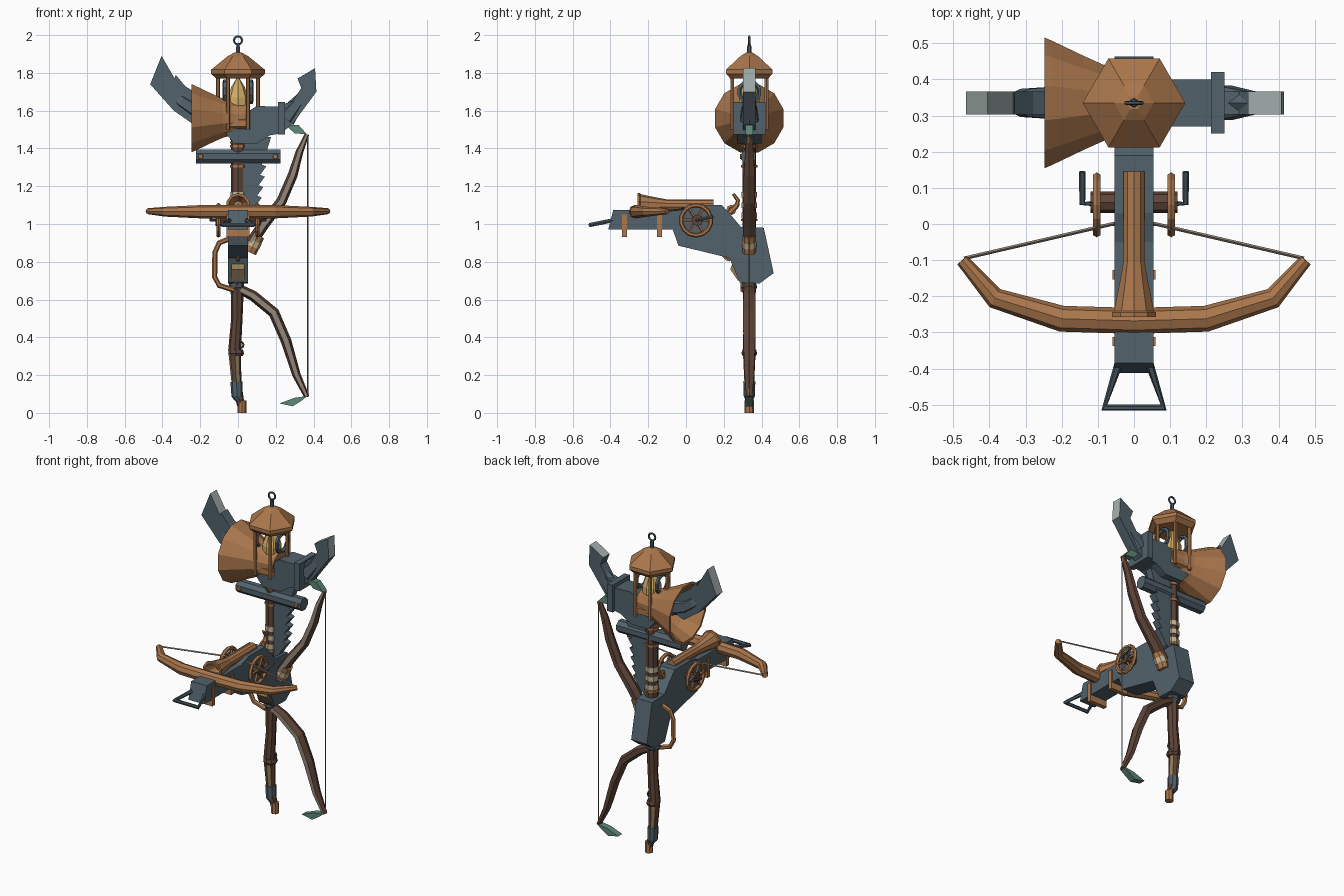
import bpy, bmesh, math
from mathutils import Vector as V

if "Cube" in bpy.data.objects:
    bpy.data.objects.remove(bpy.data.objects["Cube"])

CY = 0.335  # depth of the staff axis


def material(name, hexcode):
    m = bpy.data.materials.new(name)
    c = [int(hexcode[i:i + 2], 16) / 255 for i in (0, 2, 4)]
    m.diffuse_color = [((k + 0.055) / 1.055) ** 2.4 if k > 0.04 else k / 12.92 for k in c] + [1]
    m.use_nodes = True
    m.node_tree.nodes["Principled BSDF"].inputs["Base Color"].default_value = m.diffuse_color
    return m


COPPER = material("copper", "AB774C")
SLATE = material("slate", "52626C")
IRON = material("dark iron", "48565F")
WOOD = material("dark wood", "5E4438")
TAN = material("tan wood", "94867A")
HIDE = material("tan hide", "927C54")
WRAP = material("pale wrap", "C6B595")
SILVER = material("silver", "A6B2B0")
GREEN = material("leaf green", "5F8878")
GOLD = material("flame gold", "D2AE66")


def finish(name, bm, mats):
    bmesh.ops.recalc_face_normals(bm, faces=bm.faces)
    me = bpy.data.meshes.new(name)
    bm.to_mesh(me)
    bm.free()
    for m in mats if isinstance(mats, (list, tuple)) else [mats]:
        me.materials.append(m)
    ob = bpy.data.objects.new(name, me)
    bpy.context.collection.objects.link(ob)
    return ob


def paint(ob, rule):
    for p in ob.data.polygons:
        p.material_index = rule(p)


def tube(name, pts, radii, mats, sides=6, ref=(0, 1, 0), fixed=None, closed=False, turn=0.0):
    """Sweep an n-gon along a path; a radius may be (in plane, along ref)."""
    pts, ref, n = [V(p) for p in pts], V(ref).normalized(), len(pts)
    if not isinstance(radii, list):
        radii = [radii] * n
    bm, rings = bmesh.new(), []
    for i, p in enumerate(pts):
        a, b = (pts[i - 1], pts[(i + 1) % n]) if closed else (pts[max(i - 1, 0)], pts[min(i + 1, n - 1)])
        t = V(fixed) if fixed else (b - a).normalized()
        side = ref.cross(t).normalized()
        up = t.cross(side).normalized()
        r = radii[i] if isinstance(radii[i], tuple) else (radii[i], radii[i])
        rings.append([bm.verts.new(p + side * r[0] * math.cos(k) + up * r[1] * math.sin(k))
                      for k in [turn + 2 * math.pi * j / sides for j in range(sides)]])
    for i in range(n if closed else n - 1):
        a, b = rings[i], rings[(i + 1) % n]
        for j in range(sides):
            k = (j + 1) % sides
            bm.faces.new((a[j], a[k], b[k], b[j]))
    if not closed:
        bm.faces.new(rings[0])
        bm.faces.new(rings[-1])
    return finish(name, bm, mats)


def lathe(name, base, axis, prof, mats, sides, turn=0.0):
    """Profile of (radius, distance along axis)."""
    a = V(axis)
    ref = (1, 0, 0) if abs(a.x) < 0.5 else (0, 0, 1)
    return tube(name, [V(base) + a * h for r, h in prof], [r for r, h in prof], mats, sides, ref, axis, turn=turn)


def ring(name, c, r, thick, mats, axis, n=12, sides=5):
    a = V(axis)
    u = V((0, 0, 1)) if abs(a.z) < 0.5 else V((1, 0, 0))
    w = a.cross(u)
    pts = [V(c) + (u * math.cos(k) + w * math.sin(k)) * r for k in [2 * math.pi * i / n for i in range(n)]]
    return tube(name, pts, thick, mats, sides, axis, closed=True)


def prism(name, pts, axis, lo, hi, mats):
    """Extrude an outline: axis 'x' takes (y, z) points, axis 'y' takes (x, z)."""
    bm = bmesh.new()
    make = (lambda p, d: (d, p[0], p[1])) if axis == 'x' else (lambda p, d: (p[0], d, p[1]))
    a = [bm.verts.new(make(p, lo)) for p in pts]
    b = [bm.verts.new(make(p, hi)) for p in pts]
    bm.faces.new(a)
    bm.faces.new(b)
    for i in range(len(pts)):
        j = (i + 1) % len(pts)
        bm.faces.new((a[i], a[j], b[j], b[i]))
    return finish(name, bm, mats)


def box(name, x0, x1, y0, y1, z0, z1, mats):
    return prism(name, [(x0, z0), (x1, z0), (x1, z1), (x0, z1)], 'y', y0, y1, mats)


# Staff with a streaked lower part, foot, ferrule and bindings
staff = tube("staff", [(0.015, CY, 0.04), (-0.008, CY, 0.16), (-0.018, CY, 0.33), (-0.006, CY, 0.5),
                       (-0.004, CY, 0.66), (0, CY, 0.95), (0, CY, 1.2), (0, CY, 1.5)],
             [0.02, 0.026, 0.034, 0.03, 0.035, 0.037, 0.036, 0.036], [WOOD, HIDE], 8)
paint(staff, lambda p: int(0.17 < p.center.z < 0.32 and p.index % 2 == 0))
lathe("staff_foot", (0.021, CY, 0), (0, 0, 1), [(0.024, 0), (0.024, 0.065)], COPPER, 8)
tube("staff_ferrule", [(0.008, CY, 0.065), (-0.005, CY, 0.09), (-0.008, CY, 0.165)], [0.019, 0.03, 0.032], SLATE, 8)
ring("staff_eye", (0.012, CY, 0.36), 0.018, 0.006, IRON, (0, 1, 0), 8)
for z, m in ((0.3, WOOD), (0.65, IRON)):
    lathe("staff_knot", (-0.01, CY, z), (0, 0, 1), [(0.034, 0), (0.042, 0.015), (0.036, 0.035)], m, 8)
for z in (1.03, 1.085, 1.14):
    lathe("staff_wrap", (0, CY, z), (0, 0, 1), [(0.041, 0), (0.041, 0.03)], WRAP, 8)
for z in (1.015, 1.3, 1.405, 1.425, 1.445):
    lathe("staff_binding", (0, CY, z), (0, 0, 1), [(0.043, 0), (0.043, 0.012)], COPPER, 8)

# Crossbow stock
prism("stock", [(-0.412, 0.97), (-0.07, 0.97), (-0.04, 0.885), (0.23, 0.82), (0.285, 0.69), (0.39, 0.685),
                (0.464, 0.74), (0.412, 0.98), (0.29, 0.985), (0.24, 1.045), (0.19, 1.1), (0.03, 1.1),
                (-0.05, 1.075), (-0.385, 1.075)], 'x', -0.054, 0.054, SLATE)
for y in (-0.325, -0.14):
    box("stock_band", -0.06, 0.06, y - 0.013, y + 0.013, 0.93, 1.05, COPPER)
tube("stirrup", [(-0.042, -0.385, 1.02), (-0.082, -0.508, 0.995), (0.082, -0.508, 0.995), (0.042, -0.385, 1.02)],
     0.012, IRON, 6, (0, 0, 1))

# Flared barrel on the stock
lathe("barrel", (0, 0.145, 1.1), (0, -1, 0), [(0.03, 0), (0.031, 0.25), (0.04, 0.3), (0.058, 0.385), (0.064, 0.39),
                                             (0.064, 0.402), (0.05, 0.402), (0.022, 0.33)], COPPER, 10)

# Crossbow limbs and string
half = [(0.475, -0.1, 1.068), (0.385, -0.205, 1.065), (0.2, -0.262, 1.065), (0.0, -0.268, 1.065)]
limb_pts = half + [(-x, y, z) for x, y, z in half[-2::-1]]
rad = [(0.018, 0.016), (0.029, 0.026), (0.036, 0.035), (0.036, 0.037)]
tube("crossbow_limbs", limb_pts, rad + rad[-2::-1], COPPER, 8, (0, 0, 1))
tube("crossbow_string", [(0.47, -0.095, 1.07), (0.06, 0, 1.08), (-0.06, 0, 1.08), (-0.47, -0.095, 1.07)],
     0.005, TAN, 4, (0, 0, 1))

# Winding wheels with spokes and cranks
lathe("axle", (-0.12, 0.06, 1.02), (1, 0, 0), [(0.03, 0), (0.03, 0.24)], WOOD, 8)
for s in (-1, 1):
    x = s * 0.103
    ring("wheel_rim", (x, 0.053, 1.02), 0.08, 0.012, COPPER, (1, 0, 0), 14, 6)
    for k in range(3):
        d = V((0, math.cos(k * math.pi / 3), math.sin(k * math.pi / 3))) * 0.08
        c = V((x, 0.053, 1.02))
        tube("wheel_spoke", [c - d, c + d], 0.008, COPPER, 5, (1, 0, 0))
    tube("crank", [(s * 0.1, 0.057, 1.02), (s * 0.143, 0.057, 1.02), (s * 0.143, 0.145, 1.04)],
         0.009, IRON, 6, (0, 0, 1))

# Hammer, trigger and guard
ring("hammer_pivot", (0, 0.24, 1.075), 0.018, 0.011, COPPER, (1, 0, 0), 8)
tube("hammer", [(0, 0.23, 1.06), (0, 0.27, 1.1), (0, 0.275, 1.125), (0, 0.25, 1.16)],
     [0.018, 0.014, 0.011, 0.008], COPPER, 6, (1, 0, 0))
tube("trigger", [(0, 0.19, 0.84), (0, 0.215, 0.815), (0, 0.235, 0.81)], 0.01, COPPER, 5, (1, 0, 0))
prism("grip_plate", [(0.245, 0.79), (0.235, 0.76), (0.275, 0.7), (0.29, 0.7), (0.27, 0.79)], 'x', -0.035, 0.035, HIDE)
tube("hand_guard", [(-0.05, 0.3, 0.92), (-0.1, 0.3, 0.9), (-0.122, 0.3, 0.85), (-0.124, 0.3, 0.72),
                    (-0.1, 0.3, 0.675), (-0.02, 0.3, 0.65)], 0.014, COPPER, 6)

# Side bow: limbs with a pale front, grip, string and leaves
for nm, pts, r in (("upper_bow_limb", [(0.07, 0.9), (0.13, 0.99), (0.23, 1.12), (0.29, 1.26), (0.325, 1.38), (0.365, 1.475)],
                    [0.03, 0.03, 0.027, 0.026, 0.02, 0.012]),
                   ("lower_bow_limb", [(0.0, 0.66), (0.08, 0.62), (0.19, 0.53), (0.255, 0.38), (0.31, 0.2), (0.365, 0.085)],
                    [0.024, 0.028, 0.029, 0.028, 0.022, 0.014])):
    ob = tube(nm, [(x, CY, z) for x, z in pts], [(k, k * 1.3) for k in r], [WOOD, TAN], 6)
    paint(ob, lambda p: int(p.normal.y < -0.85))
for i, m in enumerate((COPPER, WRAP, COPPER)):
    a, b = V((0.062, CY, 0.85)), V((0.105, CY, 0.94))
    tube("bow_grip", [a.lerp(b, i / 3), a.lerp(b, (i + 1) / 3)], 0.036 if m == COPPER else 0.038, m, 8)
tube("bow_string", [(0.369, CY, 0.085), (0.369, CY, 1.475)], 0.004, TAN, 4)
prism("upper_leaf", [(0.365, 1.475), (0.32, 1.525), (0.25, 1.525), (0.3, 1.48)], 'y', CY - 0.02, CY + 0.02, GREEN)
prism("lower_leaf", [(0.37, 0.09), (0.33, 0.06), (0.29, 0.035), (0.22, 0.05), (0.26, 0.065), (0.3, 0.08)],
      'y', CY - 0.02, CY + 0.02, GREEN)

# Serrated blade beside the staff
teeth = []
for i in range(6):
    z = 1.04 + i * 0.055
    teeth += [(0.085 + i * 0.008, z), (0.118 + i * 0.008, z + 0.045)]
prism("saw_blade", [(0.02, 0.98), (0.06, 1.0)] + teeth + [(0.15, 1.38), (0.175, 1.46), (0.03, 1.46)],
      'y', CY - 0.022, CY + 0.022, SLATE)

# Cross bar with rivets
lathe("cross_bar", (-0.222, CY - 0.005, 1.357), (1, 0, 0), [(0.04, 0), (0.04, 0.447)], SLATE, 8, math.pi / 8)
for x in (-0.198, 0.198):
    lathe("rivet", (x, CY - 0.038, 1.357), (0, -1, 0), [(0.016, 0), (0.012, 0.012)], COPPER, 8)

# Hammer head: core, collar and bell
prism("head_core", [(-0.08, 1.5), (-0.02, 1.425), (0.1, 1.425), (0.17, 1.47), (0.23, 1.48), (0.23, 1.62),
                    (0.1, 1.625), (0.06, 1.6), (-0.08, 1.56)], 'y', CY - 0.065, CY + 0.065, SLATE)
box("head_collar", 0.213, 0.25, CY - 0.085, CY + 0.085, 1.475, 1.645, SLATE)
bell = lathe("bell", (0, CY, 1.56), (-1, 0, 0),
             [(0.08, -0.06), (0.09, 0.02), (0.107, 0.08), (0.135, 0.14), (0.177, 0.225), (0.187, 0.247),
              (0.172, 0.247), (0.125, 0.15), (0.08, 0.09)], COPPER, 12, math.pi / 12)

# Two curved horns with silver edges
for nm, pts in (("left_horn", [(-0.17, 1.56), (-0.24, 1.53), (-0.34, 1.6), (-0.465, 1.74), (-0.405, 1.89),
                               (-0.335, 1.77), (-0.33, 1.79), (-0.28, 1.73), (-0.17, 1.66)]),
                ("right_horn", [(0.24, 1.49), (0.29, 1.53), (0.415, 1.7), (0.408, 1.825), (0.315, 1.77),
                                (0.335, 1.72), (0.29, 1.65), (0.24, 1.635)])):
    ob = prism(nm, pts, 'y', CY - 0.032, CY + 0.032, [SLATE, SILVER])
    paint(ob, lambda p: int(abs(p.normal.y) < 0.5 and abs(p.center.x) > 0.355 and p.normal.z > -0.5))
tube("left_horn_root", [(-0.08, CY, 1.57), (-0.24, CY, 1.61), (-0.3, CY, 1.65), (-0.37, CY, 1.71)],
     [0.07, 0.05, 0.045, 0.012], SLATE, 6)
tube("right_horn_root", [(0.25, CY, 1.56), (0.35, CY, 1.68)], [0.055, 0.03], SLATE, 6)

# Lantern: base, posts, flame, roof, ring
lathe("lantern_base", (0, CY, 1.495), (0, 0, 1), [(0.06, 0), (0.1, 0.02), (0.1, 0.055), (0.085, 0.065)],
      COPPER, 6, math.pi / 2)
for k in range(6):
    x, y = 0.105 * math.cos(k * math.pi / 3), 0.105 * math.sin(k * math.pi / 3)
    tube("lantern_post", [(x, CY + y, 1.5), (x, CY + y, 1.79)], 0.011, COPPER, 6)
lathe("flame", (0, CY, 1.55), (0, 0, 1), [(0.03, 0), (0.055, 0.06), (0.055, 0.12), (0.036, 0.175), (0.006, 0.225)],
      GOLD, 8)
for s in (-1, 1):
    ring("lantern_hoop", (s * 0.07, CY, 1.7), 0.055, 0.012, SLATE, (1, 0, 0), 10)
lathe("lantern_roof", (0, CY, 1.77), (0, 0, 1),
      [(0.115, 0), (0.142, 0.025), (0.142, 0.047), (0.055, 0.118), (0.02, 0.137)], COPPER, 6, math.pi / 2)
lathe("ring_stem", (0, CY, 1.89), (0, 0, 1), [(0.014, 0), (0.01, 0.06)], IRON, 6)
ring("hanging_ring", (0, CY, 1.972), 0.022, 0.006, IRON, (0, 1, 0))
